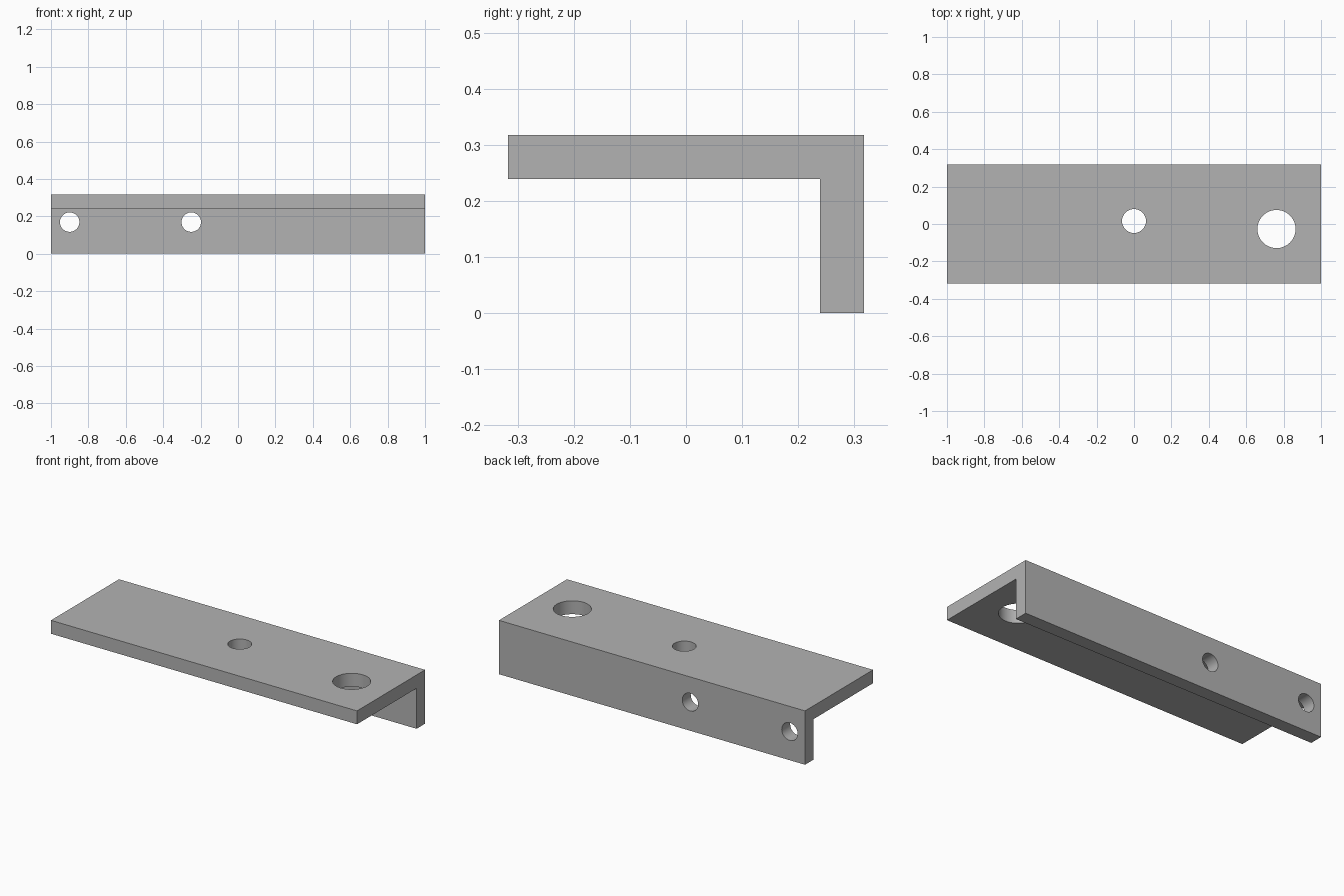
import bpy, bmesh
from math import pi
from mathutils import Matrix, Vector

if "Cube" in bpy.data.objects:
    bpy.data.objects.remove(bpy.data.objects["Cube"], do_unlink=True)

LENGTH, DEPTH, HEIGHT, THICK = 2.0, 0.635, 0.318, 0.079

# Plain grey metal
grey = bpy.data.materials.new("grey metal")
grey.use_nodes = True
colour = (0.45, 0.45, 0.45, 1)
grey.diffuse_color = colour
grey.node_tree.nodes["Principled BSDF"].inputs["Base Color"].default_value = colour


def add_object(name, bm):
    bmesh.ops.recalc_face_normals(bm, faces=bm.faces)
    mesh = bpy.data.meshes.new(name)
    bm.to_mesh(mesh)
    bm.free()
    mesh.materials.append(grey)
    obj = bpy.data.objects.new(name, mesh)
    bpy.context.collection.objects.link(obj)
    return obj


# L-shaped profile extruded along the length
back, inner = DEPTH / 2, DEPTH / 2 - THICK
under = HEIGHT - THICK
profile = [(-back, HEIGHT), (back, HEIGHT), (back, 0),
           (inner, 0), (inner, under), (-back, under)]
bm = bmesh.new()
end = bm.faces.new([bm.verts.new((-LENGTH / 2, y, z)) for y, z in profile])
grown = bmesh.ops.extrude_face_region(bm, geom=[end])["geom"]
bmesh.ops.translate(bm, vec=Vector((LENGTH, 0, 0)),
                    verts=[v for v in grown if isinstance(v, bmesh.types.BMVert)])
bracket = add_object("angle_bracket", bm)

# Drill holes: two through the top plate, two through the back flange
mid_top, mid_back = HEIGHT - THICK / 2, back - THICK / 2
upright, level = Matrix.Identity(4), Matrix.Rotation(pi / 2, 4, "X")
holes = [
    ("centre_hole", (0, 0.016, mid_top), 0.064, upright),
    ("large_hole", (0.762, -0.027, mid_top), 0.102, upright),
    ("end_flange_hole", (-0.9, mid_back, 0.169), 0.052, level),
    ("middle_flange_hole", (-0.25, mid_back, 0.169), 0.052, level),
]
cutters = []
for name, place, radius, turn in holes:
    bm = bmesh.new()
    bmesh.ops.create_cone(bm, cap_ends=True, segments=64, radius1=radius,
                          radius2=radius, depth=THICK * 1.5,
                          matrix=Matrix.Translation(place) @ turn)
    cutter = add_object(name + "_cutter", bm)
    cutter.hide_render = True
    cutters.append(cutter)
    cut = bracket.modifiers.new(name, "BOOLEAN")
    cut.operation, cut.solver, cut.object = "DIFFERENCE", "EXACT", cutter

# Apply the cuts and remove the cutters
bpy.context.view_layer.objects.active = bracket
bracket.select_set(True)
for cut in list(bracket.modifiers):
    bpy.ops.object.modifier_apply(modifier=cut.name)
for cutter in cutters:
    bpy.data.objects.remove(cutter, do_unlink=True)

# Smooth hole walls, sharp edges elsewhere
bpy.ops.object.shade_smooth_by_angle(angle=pi / 6)
